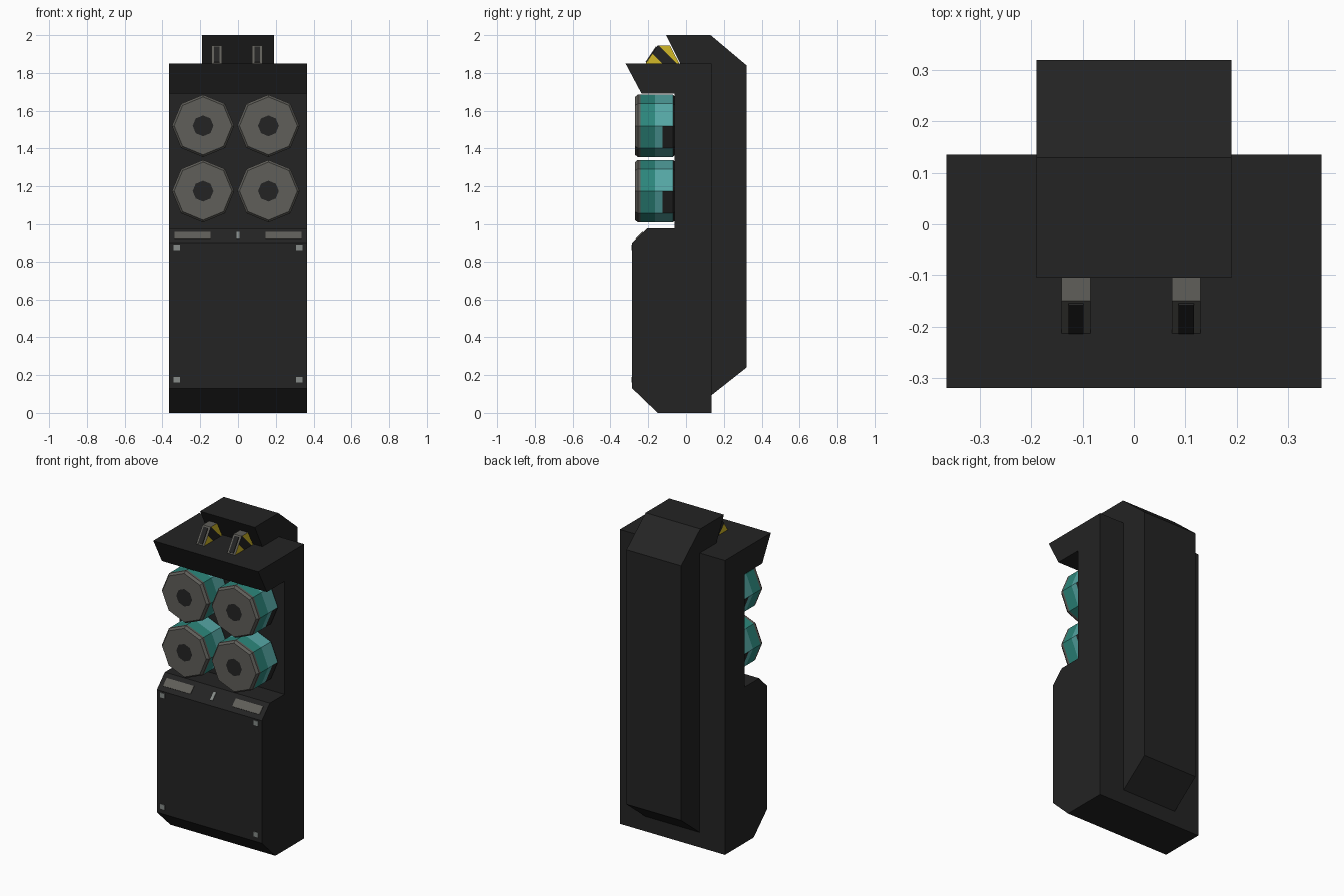
import bpy, bmesh, math
from mathutils import Vector

if "Cube" in bpy.data.objects:
    bpy.data.objects.remove(bpy.data.objects["Cube"])


def material(name, rgb):
    m = bpy.data.materials.new(name)
    m.diffuse_color = (*rgb, 1)
    m.use_nodes = True
    m.node_tree.nodes["Principled BSDF"].inputs["Base Color"].default_value = m.diffuse_color
    return m


BODY = material("charcoal", (0.017, 0.017, 0.017))
GREY = material("warm grey", (0.115, 0.112, 0.10))
DARK_TEAL = material("dark teal", (0.025, 0.24, 0.20))
TEAL = material("light teal", (0.09, 0.38, 0.37))
YELLOW = material("warning yellow", (0.65, 0.48, 0.02))
SILVER = material("silver grey", (0.24, 0.26, 0.25))


def finish(bm, name, mats):
    bmesh.ops.recalc_face_normals(bm, faces=bm.faces[:])
    me = bpy.data.meshes.new(name)
    bm.to_mesh(me)
    bm.free()
    for m in mats:
        me.materials.append(m)
    ob = bpy.data.objects.new(name, me)
    bpy.context.collection.objects.link(ob)
    return ob


def extrude_profile(points, x0, x1):
    """Solid from a (y, z) side profile swept along x."""
    bm = bmesh.new()
    face = bm.faces.new([bm.verts.new((x0, y, z)) for y, z in points])
    new = bmesh.ops.extrude_face_region(bm, geom=[face])["geom"]
    bmesh.ops.translate(bm, vec=(x1 - x0, 0, 0),
                        verts=[v for v in new if isinstance(v, bmesh.types.BMVert)])
    bmesh.ops.recalc_face_normals(bm, faces=bm.faces[:])
    return bm


def plate(name, mat, centre, size, tilt=0.0):
    """Thin plate: size is width, height; tilt turns it about x."""
    bm = bmesh.new()
    bmesh.ops.create_cube(bm, size=1)
    bmesh.ops.scale(bm, vec=(size[0], 0.008, size[1]), verts=bm.verts[:])
    ob = finish(bm, name, [mat])
    ob.location = centre
    ob.rotation_euler.x = tilt
    return ob


# Main housing with brow, drum recess and chamfered lower cabinet
finish(extrude_profile([(-0.32, 1.85), (0.135, 1.85), (0.135, 0), (-0.15, 0),
                        (-0.285, 0.13), (-0.285, 0.90), (-0.205, 0.98),
                        (-0.06, 0.98), (-0.06, 1.69), (-0.235, 1.69)],
                       -0.365, 0.365), "main_housing", [BODY])

# Back pack rising over the top
finish(extrude_profile([(-0.105, 2.0), (0.13, 2.0), (0.32, 1.84), (0.32, 0.24),
                        (0.13, 0.09), (0.12, 0.09), (0.12, 1.84), (-0.025, 1.84)],
                       -0.19, 0.19), "back_pack", [BODY])


# Eight-sided canisters with coloured bands
def canister(cx, cz, name):
    rings = [(-0.27, 0.055), (-0.27, 0.153), (-0.255, 0.165), (-0.24, 0.165),
             (-0.165, 0.165), (-0.125, 0.165), (-0.07, 0.165), (-0.058, 0.155)]
    band_mats = [1, 1, 1, 2, 3, 3, 0]
    bm = bmesh.new()
    loops = [[bm.verts.new((cx + r * math.cos(i * math.pi / 4), y,
                            cz + r * math.sin(i * math.pi / 4))) for i in range(8)]
             for y, r in rings]
    for b in range(len(rings) - 1):
        for i in range(8):
            j = (i + 1) % 8
            f = bm.faces.new((loops[b][i], loops[b][j], loops[b + 1][j], loops[b + 1][i]))
            f.material_index = band_mats[b]
            if b == 5 and i in (4, 7):      # dark patch low on the sides
                f.material_index = 0
    bm.faces.new(loops[0])                  # dark centre of the lid
    bm.faces.new(loops[-1])
    finish(bm, name, [BODY, GREY, DARK_TEAL, TEAL])


for row, cz in (("upper", 1.52), ("lower", 1.175)):
    for side, cx in (("left", -0.185), ("right", 0.161)):
        canister(cx, cz, f"{row}_{side}_canister")

# Hazard-striped wedges on the top
for side, cx in (("left", -0.113), ("right", 0.102)):
    bm = extrude_profile([(-0.215, 1.848), (-0.15, 1.945), (-0.085, 1.945), (-0.035, 1.848)],
                         cx - 0.028, cx + 0.028)
    for s in (1.725, 1.80):                 # cut the diagonal stripes
        bmesh.ops.bisect_plane(bm, geom=bm.verts[:] + bm.edges[:] + bm.faces[:],
                               plane_co=(0, 0, s), plane_no=Vector((0, 1, 1)).normalized())
    for f in bm.faces:
        c = f.calc_center_median()
        if abs(f.normal.x) > 0.9:
            f.material_index = 0 if 1.725 < c.y + c.z < 1.80 else 2
        elif f.normal.y < 0.9:
            f.material_index = 1
    finish(bm, f"{side}_warning_wedge", [BODY, GREY, YELLOW])
    plate(f"{side}_wedge_slot", BODY, (cx, -0.1835, 1.897), (0.03, 0.10), -math.radians(33.8))

# Corner bolts on the front cabinet
for x in (-0.325, 0.325):
    for z in (0.175, 0.875):
        plate("panel_bolt", SILVER, (x, -0.284, z), (0.034, 0.03))

# Vents and latch on the sloped shoulder
for name, x, w in (("left_vent", -0.24, 0.19), ("right_vent", 0.24, 0.19), ("latch", 0.0, 0.018)):
    plate(name, GREY if w > 0.1 else SILVER, (x, -0.245, 0.94), (w, 0.052), -math.pi / 4)
